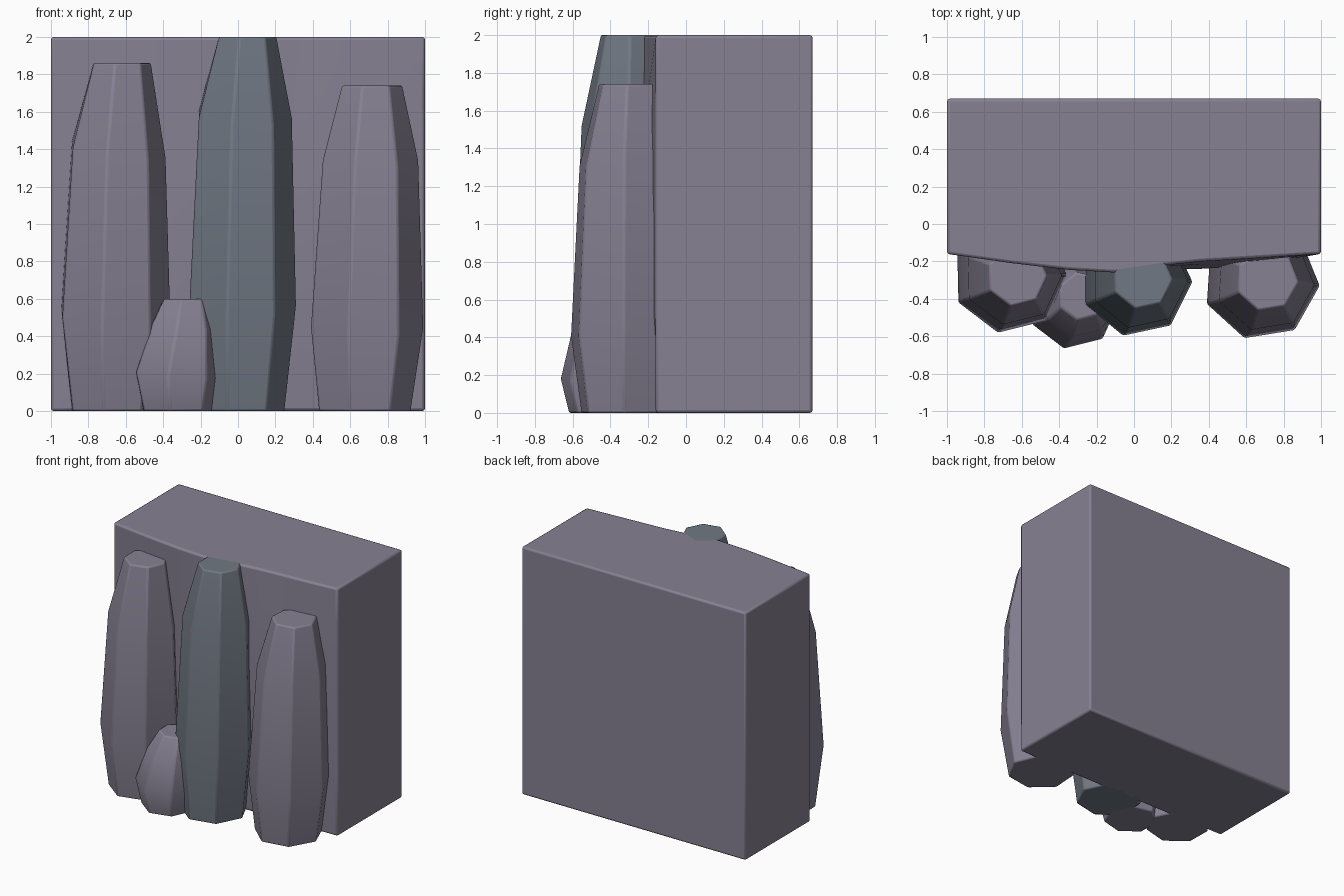
import bpy, bmesh
from math import cos, sin, radians, tau

if "Cube" in bpy.data.objects:
    bpy.data.objects.remove(bpy.data.objects["Cube"])


def material(name, rgb):
    m = bpy.data.materials.new(name)
    m.diffuse_color = (*rgb, 1)
    m.use_nodes = True
    m.node_tree.nodes["Principled BSDF"].inputs["Base Color"].default_value = m.diffuse_color
    return m


stone = material("violet_stone", (0.24, 0.22, 0.29))
slate = material("slate_stone", (0.165, 0.19, 0.23))


def finish(name, bm, mat, bevel):
    bmesh.ops.recalc_face_normals(bm, faces=bm.faces[:])
    me = bpy.data.meshes.new(name)
    bm.to_mesh(me)
    bm.free()
    ob = bpy.data.objects.new(name, me)
    bpy.context.collection.objects.link(ob)
    me.materials.append(mat)
    mod = ob.modifiers.new("soft_edges", "BEVEL")
    mod.width = bevel
    mod.segments = 2
    mod.limit_method = 'ANGLE'
    mod.angle_limit = radians(30)
    bpy.ops.object.select_all(action='DESELECT')
    ob.select_set(True)
    bpy.context.view_layer.objects.active = ob
    bpy.ops.object.shade_smooth_by_angle(angle=radians(30))


def column(name, rings, start, tilt, mat):
    """Seven-sided leaning column; rings are (x, y, z, radius)."""
    bm = bmesh.new()
    loops = []
    for i, (x, y, z, r) in enumerate(rings):
        tx, ty = tilt if 0 < i < len(rings) - 1 else (0, 0)
        loop = []
        for k in range(7):
            a = radians(start) + tau * k / 7
            dx, dy = r * cos(a), r * sin(a)
            loop.append(bm.verts.new((x + dx, y + dy, z + tx * dx + ty * dy)))
        loops.append(loop)
    for lo, hi in zip(loops, loops[1:]):
        for k in range(7):
            j = (k + 1) % 7
            bm.faces.new((lo[k], lo[j], hi[j], hi[k]))
    bm.faces.new(loops[0][::-1])
    bm.faces.new(loops[-1])
    finish(name, bm, mat, 0.01)


# Rock wall: box whose front face swells gently outwards
xs = [-1, -0.65, -0.35, -0.1, 0.17, 0.35, 0.6, 1]
zs = [0, 0.5, 1.2, 1.7, 2]
top = [0, 0.05, 0.085, 0.10, 0.06, 0.04, 0.025, 0]
mid = [0, 0.04, 0.075, 0.08, 0.08, 0.08, 0.065, 0]
weights = [(0, 0.1), (0, 0.7), (0, 1), (0.6, 0.4), (1, 0)]
bm = bmesh.new()
front = [[bm.verts.new((x, -0.16 - a * t - b * m, z)) for x, t, m in zip(xs, top, mid)]
         for z, (a, b) in zip(zs, weights)]
for r0, r1 in zip(front, front[1:]):
    for i in range(len(xs) - 1):
        bm.faces.new((r0[i], r0[i + 1], r1[i + 1], r1[i]))
b = [bm.verts.new((x, 0.67, z)) for x, z in ((-1, 0), (1, 0), (1, 2), (-1, 2))]
bm.faces.new(b)
bm.faces.new(front[0] + [b[1], b[0]])
bm.faces.new(front[-1] + [b[2], b[3]])
bm.faces.new([r[0] for r in front] + [b[3], b[0]])
bm.faces.new([r[-1] for r in front] + [b[2], b[1]])
finish("rock_wall", bm, stone, 0.015)

# Columns standing in front of the wall
column("left_column", [(-0.67, -0.28, 0, 0.24), (-0.665, -0.28, 0.48, 0.307),
                       (-0.648, -0.28, 1.39, 0.263), (-0.626, -0.28, 1.86, 0.162)],
       207, (-0.15, 0.15), stone)
column("middle_column", [(0.0, -0.30, 0, 0.25), (0.012, -0.305, 0.58, 0.3),
                         (0.028, -0.30, 1.58, 0.262), (0.045, -0.295, 2, 0.162)],
       205, (-0.05, 0.25), slate)
column("right_column", [(0.67, -0.31, 0, 0.255), (0.68, -0.31, 0.46, 0.313),
                        (0.70, -0.31, 1.35, 0.266), (0.712, -0.30, 1.74, 0.168)],
       202, (-0.03, 0.18), stone)
column("small_column", [(-0.32, -0.42, 0, 0.205), (-0.325, -0.425, 0.2, 0.245),
                        (-0.29, -0.42, 0.46, 0.187), (-0.278, -0.385, 0.6, 0.13)],
       207, (-0.08, 0.1), stone)
